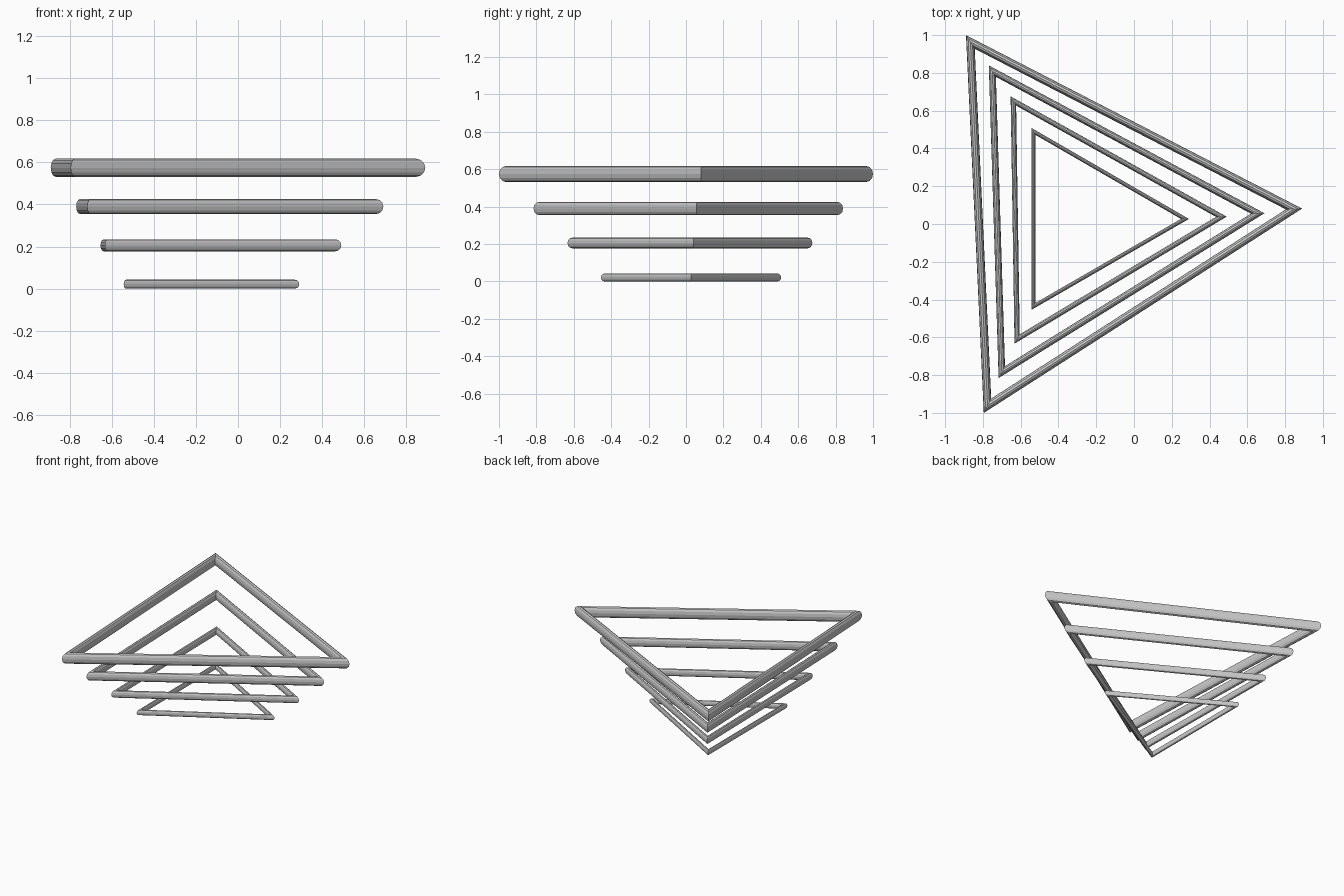
import bpy
from math import radians

if "Cube" in bpy.data.objects:
    bpy.data.objects.remove(bpy.data.objects["Cube"])

# Four stacked triangular tube frames, each larger, thicker and slightly turned
CENTRE = (-0.265, 0.027)
NAMES = ["bottom_frame", "lower_middle_frame", "upper_middle_frame", "top_frame"]

for i, name in enumerate(NAMES):
    tube = 0.0213 + 0.0072 * i
    reach = 0.556 + 0.2 * i            # centre to outer corner tip
    bpy.ops.mesh.primitive_torus_add(
        major_segments=3, minor_segments=12,
        major_radius=reach - tube, minor_radius=tube,
        location=(*CENTRE, 0.0213 + 0.1843 * i),
        rotation=(0, 0, radians(0.9 * i)))
    frame = bpy.context.object
    frame.name = name
    bpy.ops.object.shade_flat()
